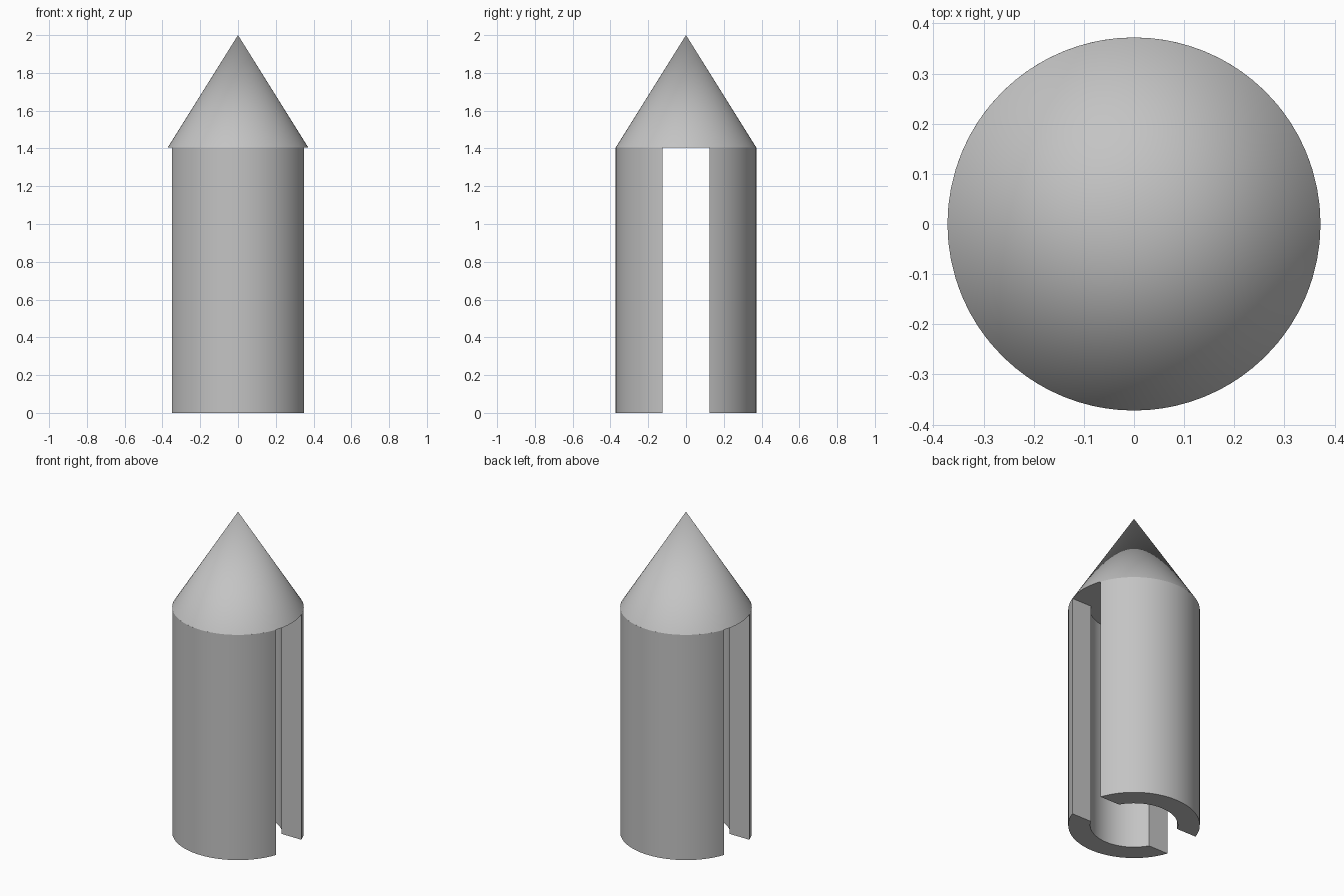
import bpy, bmesh, math

cube = bpy.data.objects.get("Cube")
if cube:
    bpy.data.objects.remove(cube, do_unlink=True)

OUTER, INNER = 0.372, 0.248   # wall radii
GAP = 0.124                   # half width of the through slot
BASE, TIP = 1.405, 2.0        # underside and tip of the cone
STEPS = 32

grey = bpy.data.materials.new("light_grey")
grey.use_nodes = True
COLOUR = (0.55, 0.55, 0.55, 1)
grey.diffuse_color = COLOUR
grey.node_tree.nodes["Principled BSDF"].inputs["Base Color"].default_value = COLOUR


def finish(name, bm):
    bmesh.ops.recalc_face_normals(bm, faces=bm.faces)
    mesh = bpy.data.meshes.new(name)
    bm.to_mesh(mesh)
    bm.free()
    mesh.materials.append(grey)
    obj = bpy.data.objects.new(name, mesh)
    bpy.context.collection.objects.link(obj)
    bpy.ops.object.select_all(action="DESELECT")
    obj.select_set(True)
    bpy.context.view_layer.objects.active = obj
    bpy.ops.object.shade_smooth_by_angle(angle=math.radians(30))
    return obj


def arc(radius, side):
    """Points along a wall arc whose ends sit on the slot faces."""
    start = math.asin(GAP / radius)
    sweep = math.pi - 2 * start
    angles = [start + sweep * i / STEPS for i in range(STEPS + 1)]
    return [(radius * math.cos(a), side * radius * math.sin(a), 0) for a in angles]


# Curved half walls, one on each side of the slot
for name, side in (("front_wall", -1), ("back_wall", 1)):
    bm = bmesh.new()
    outer = [bm.verts.new(p) for p in arc(OUTER, side)]
    inner = [bm.verts.new(p) for p in arc(INNER, side)]
    floor = [bm.faces.new((outer[i], outer[i + 1], inner[i + 1], inner[i]))
             for i in range(STEPS)]
    top = bmesh.ops.extrude_face_region(bm, geom=floor, use_keep_orig=True)
    moved = [v for v in top["geom"] if isinstance(v, bmesh.types.BMVert)]
    bmesh.ops.translate(bm, verts=moved, vec=(0, 0, BASE))
    finish(name, bm)

# Pointed nose with a flat underside
bm = bmesh.new()
bmesh.ops.create_cone(bm, cap_ends=True, segments=2 * STEPS, radius1=OUTER,
                      radius2=0, depth=TIP - BASE)
bmesh.ops.remove_doubles(bm, verts=bm.verts, dist=1e-5)
bmesh.ops.translate(bm, verts=bm.verts, vec=(0, 0, (BASE + TIP) / 2))
finish("nose_cone", bm)
